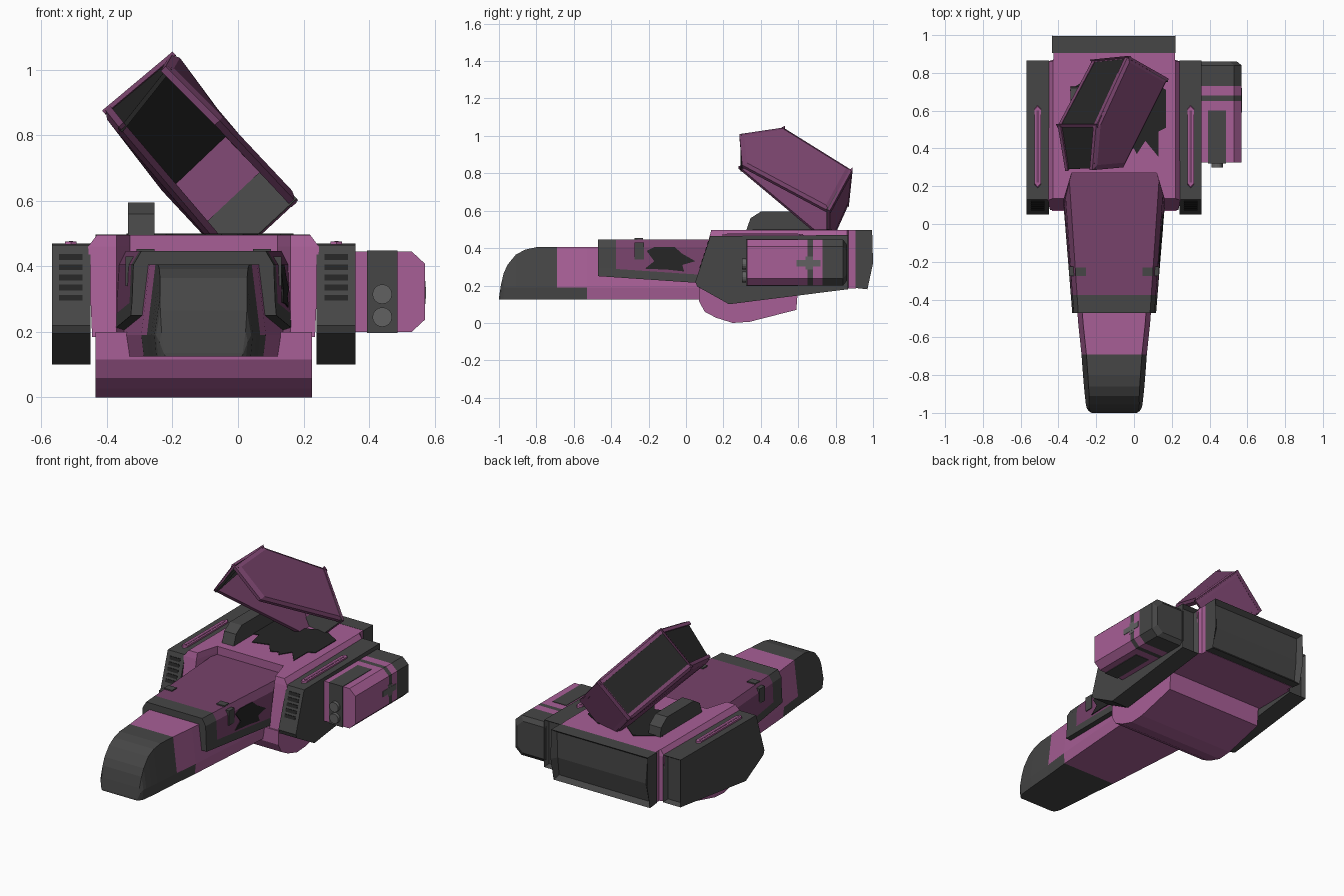
import bpy, bmesh, math
from mathutils import Vector as V

if "Cube" in bpy.data.objects:
    bpy.data.objects.remove(bpy.data.objects["Cube"])

CX = -0.105  # centre line of the body


def mat(name, r, g, b):
    m = bpy.data.materials.new(name)
    m.diffuse_color = (r, g, b, 1)
    m.use_nodes = True
    m.node_tree.nodes["Principled BSDF"].inputs["Base Color"].default_value = m.diffuse_color
    return m


PINK = mat("light_magenta", 0.39, 0.114, 0.305)
PLUM = mat("dark_magenta", 0.185, 0.055, 0.147)
GREY = mat("dark_grey", 0.061, 0.061, 0.061)
BLACK = mat("near_black", 0.018, 0.018, 0.018)
STEEL = mat("steel_grey", 0.12, 0.12, 0.12)


def build(name, verts, faces, mats, rule=None):
    bm = bmesh.new()
    vs = [bm.verts.new(v) for v in verts]
    for f in faces:
        bm.faces.new([vs[i] for i in f])
    bmesh.ops.recalc_face_normals(bm, faces=bm.faces)
    if rule:
        for f in bm.faces:
            f.material_index = rule(f)
    me = bpy.data.meshes.new(name)
    bm.to_mesh(me)
    bm.free()
    for m in mats:
        me.materials.append(m)
    ob = bpy.data.objects.new(name, me)
    bpy.context.collection.objects.link(ob)
    return ob


def loft(name, rings, mats, rule=None):
    n = len(rings[0])
    faces = [list(range(n)), [n * (len(rings) - 1) + i for i in range(n)]]
    for k in range(len(rings) - 1):
        for i in range(n):
            j = (i + 1) % n
            faces.append([k * n + i, k * n + j, (k + 1) * n + j, (k + 1) * n + i])
    return build(name, [v for r in rings for v in r], faces, mats, rule)


def prism_x(name, yz, x0, x1, m):
    return loft(name, [[(x, y, z) for y, z in yz] for x in (x0, x1)], [m])


def box(name, x0, x1, y0, y1, z0, z1, m):
    return prism_x(name, [(y0, z0), (y1, z0), (y1, z1), (y0, z1)], x0, x1, m)


def rear_inset(ob, thick, depth):
    bm = bmesh.new()
    bm.from_mesh(ob.data)
    fs = [f for f in bm.faces if f.normal.y > 0.8]
    bmesh.ops.inset_region(bm, faces=fs, thickness=thick, depth=-depth)
    bm.to_mesh(ob.data)
    bm.free()


def plate(name, pts, offset, m, scale=1.0):
    """Flat plate from a polygon; its far side may be tapered."""
    c = sum(pts, V()) / len(pts)
    return loft(name, [pts, [c + (p - c) * scale + offset for p in pts]], [m])


# --- nose: tapered loft, dark tip ---
def nose_ring(y, w, zt):
    zm = min(0.19, 0.125 + (zt - 0.125) * 0.6)
    t = w - 0.026 * (zt - 0.125) / 0.28
    return [(CX + x, y, z) for x, z in ((-w * .96, .125), (w * .96, .125), (w, zm), (t, zt), (-t, zt), (-w, zm))]


def nose_rule(f):
    y = f.calc_center_median().y
    low = max(v.co.z for v in f.verts) < 0.2
    return 1 if y < -0.7 or (low and y < -0.53) else 0


nose = [(-1, .12, .135), (-.99, .135, .2), (-.975, .145, .265), (-.955, .15, .31), (-.91, .155, .365),
        (-.86, .16, .392), (-.8, .165, .405), (-.69, .173, .405), (-.53, .19, .405), (.27, .25, .405)]
loft("nose", [nose_ring(*s) for s in nose], [PINK, GREY], nose_rule)


# --- hood over the nose: dark collar and lower side band ---
def hood_half(y):
    t = (y + 0.47) / 0.74
    return [(.222 + .06 * t, .25 - .05 * t), (.218 + .062 * t, .295 - .05 * t),
            (.214 + .052 * t, .405), (.19 + .05 * t, .446)]


def hood_ring(y):
    h = hood_half(y)
    return [(CX + x, y, z) for x, z in h] + [(CX - x, y, z) for x, z in reversed(h)]


def hood_rule(f):
    low = max(v.co.z for v in f.verts) < 0.3
    return 1 if f.calc_center_median().y < -0.38 or low else 0


loft("hood", [hood_ring(y) for y in (-.47, -.375, .27)], [PLUM, GREY], hood_rule)


def on_hood(y, z, off=0.004):
    h = hood_half(y)
    k = (z - h[1][1]) / (h[2][1] - h[1][1])
    return V((CX + h[1][0] + k * (h[2][0] - h[1][0]) + off, y, z))


# blast mark on the right side of the hood
mark = [(-.22, .29), (-.17, .33), (-.21, .385), (-.17, .405), (-.06, .405), (-.02, .37), (.05, .33),
        (-.02, .31), (-.01, .275), (-.1, .285)]
plate("side_blast_mark", [on_hood(y, z) for y, z in mark], V((-.008, 0, 0)), BLACK)

# hood clips, both sides
for s in (-1, 1):
    box("hood_clip_top", CX + s * .15, CX + s * .205, -.275, -.23, .44, .453, GREY)
    box("hood_clip_side", CX + s * .2, CX + s * .238, -.275, -.225, .34, .43, GREY)


# --- main hull with a notch that receives the hood ---
def hull_ring(z, w, yf):
    h = [(.225, .27), (.265, yf), (w, yf), (w, .86), (.322, .87), (.322, .91)]
    return [(CX + x, y, z) for x, y in h] + [(CX - x, y, z) for x, y in reversed(h)]


loft("hull", [hull_ring(.185, .34, .075), hull_ring(.46, .352, .125), hull_ring(.496, .325, .135)], [PINK])

# blast mark on the hull roof
star = [(-.34, .71), (-.3, .6), (-.33, .5), (-.22, .52), (-.2, .42), (-.1, .45), (-.05, .38), (0, .4),
        (.015, .37), (.06, .44), (.13, .355), (.13, .49), (.17, .51), (.17, .71), (.05, .78), (-.1, .72), (-.2, .8)]
plate("roof_blast_mark", [V((x, y, .494)) for x, y in star], V((0, 0, .006)), BLACK)

# belly
prism_x("belly", [(.07, .2), (.07, .115), (.1, .06), (.16, .028), (.25, 0), (.34, .006), (.59, .07), (.6, .2)],
        CX - .33, CX + .33, PINK)

# rear engine block with recessed back
rear = prism_x("rear_block", [(.905, .187), (.97, .18), (1, .32), (.995, .497), (.905, .497)],
               CX - .33, CX + .325, GREY)
rear_inset(rear, .028, .03)

# roof fin
loft("roof_fin", [[(x, y, z) for y, z in ((.32, .49), (.345, .56), (.4, .595), (.66, .595), (.72, .55), (.73, .49))]
                  for x in (-.335, -.255)], [GREY])

# --- side engines, mirrored about the body centre ---
side = [(.05, .22), (.13, .465), (.865, .47), (.865, .18), (.23, .1), (.06, .195)]
for s in (-1, 1):
    a, b = sorted((CX + s * .345, CX + s * .463))
    eng = prism_x("side_engine", side, a, b, GREY)
    rear_inset(eng, .022, .025)
    c = CX + s * .405
    strip = [V((c + x, y, .467)) for x, y in ((-.018, .21), (0, .19), (.018, .21), (.018, .61), (0, .63), (-.018, .61))]
    plate("engine_top_strip", strip, V((0, 0, .009)), PINK, .97)
    box("engine_top_slot", c - .006, c + .006, .22, .6, .47, .4775, PLUM)
    for i in range(5):  # vent slats on the sloping front
        z = .295 + i * .031
        y = .05 + (z - .22) * .08 / .245
        prism_x("engine_vent", [(y - .003, z), (y + .02, z), (y + .026, z + .018), (y + .003, z + .018)],
                c - .036, c + .036, BLACK)


# --- weapon pod on the right ---
def pod_ring(y, d=0.0):
    return [(x, y, z) for x, z in ((.35, .2 + d), (.53 - d, .2 + d), (.57 - d, .237 + d), (.57 - d, .408 - d),
                                   (.53 - d, .445 - d), (.35, .445 - d))]


def pod_rule(f):
    y = f.calc_center_median().y
    return 1 if .65 < y < .68 or y > .73 else 0


loft("weapon_pod", [pod_ring(.325), pod_ring(.65), pod_ring(.68), pod_ring(.73), pod_ring(.84), pod_ring(.86, .025)],
     [PINK, GREY], pod_rule)
box("pod_slot", .393, .487, .32, .6, .197, .448, GREY)
for z in (.315, .245):
    bpy.ops.mesh.primitive_cylinder_add(vertices=16, radius=.03, depth=.04, location=(.44, .32, z),
                                        rotation=(math.pi / 2, 0, 0))
    bpy.context.object.name = "pod_barrel"
    bpy.context.object.data.materials.append(STEEL)
box("pod_side_mark_long", .565, .573, .59, .72, .302, .337, STEEL)
box("pod_side_mark_tall", .565, .572, .64, .68, .285, .355, STEEL)

# --- blown-off cockpit lid leaning on the roof: open towards the front ---
E1, E2 = V((-.37, .28, .82)), V((-.215, .285, 1.015))
A1, A2 = V((-.41, .52, .87)), V((-.195, .52, 1.05))
F1, F2 = V((-.225, .87, .63)), V((-.025, .89, .82))
G1, G2 = V((-.02, .77, .41)), V((.185, .77, .6))
H2 = V((-.05, .3, .85))
S = V((.21, 0, .19)).normalized()
mid = (A1 + A2 + F1 + F2 + G1 + G2) / 6


def inward(pts, d):
    return [p + (mid - p).normalized() * d for p in pts]


for label, pts, out in (("lid_upper_wall", [E2, A2, F2, G2, H2], 1), ("lid_lower_wall", [E1, A1, F1, G1], -1)):
    plate(label, [p - S * out * .028 for p in pts], S * out * .02, PLUM)
    plate(label + "_bulge", [p - S * out * .008 for p in pts], S * out * .014, PLUM, .9)
for label, pts, m, d in (("lid_front_glass", [E1, E2, A2, A1], BLACK, .012),
                         ("lid_main_glass", [A1, A2, F2, F1], BLACK, .012),
                         ("lid_back_panel", [F1, F2, G2, G1], PLUM, .002)):
    q = inward(pts, d)
    n = (q[1] - q[0]).cross(q[2] - q[1]).normalized()
    if n.dot(mid - q[0]) < 0:
        n = -n
    plate(label, q, n * .014, m)
    if m is PLUM:  # dark patch inside the lower end
        u = [q[0].lerp(q[3], .55), q[1].lerp(q[2], .55), q[2], q[3]]
        plate("lid_inner_patch", [p + n * .014 for p in u], n * .006, GREY)
# pink rim bars across the glass bends
for label, p, r, w in (("lid_top_rim", A1, A2, .012), ("lid_back_rim", F1, F2, .014)):
    k = (mid - (p + r) / 2).normalized() * w
    t = k.cross(S).normalized() * w
    loft(label, [[e - t, e + k, e + t] for e in (p, r)], [PLUM])
